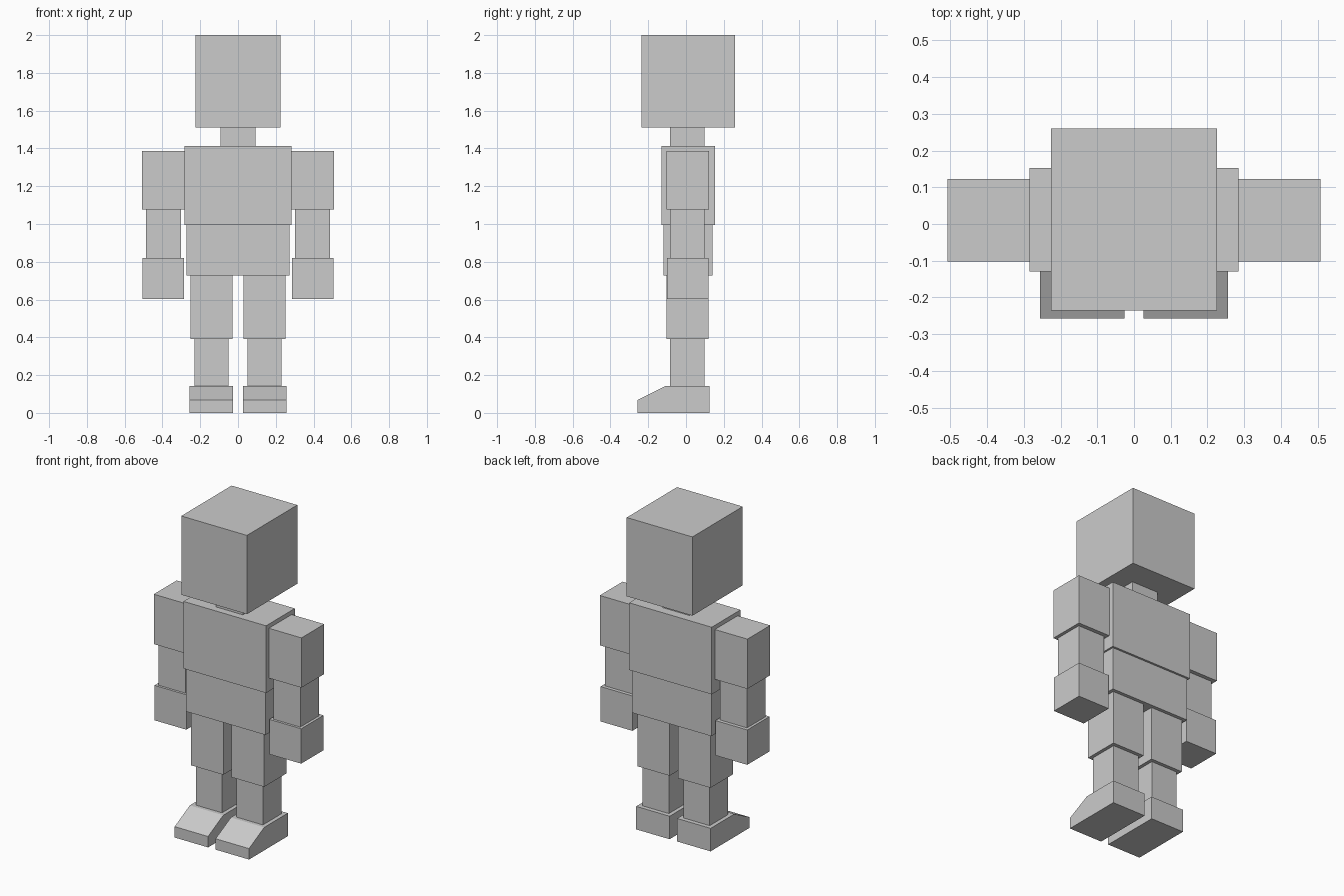
import bpy
import bmesh

cube = bpy.data.objects.get("Cube")
if cube:
    bpy.data.objects.remove(cube, do_unlink=True)

# Single plain grey
grey = bpy.data.materials.new("plain_grey")
grey.use_nodes = True
colour = (0.6, 0.6, 0.6, 1.0)
grey.diffuse_color = colour
grey.node_tree.nodes["Principled BSDF"].inputs["Base Color"].default_value = colour


def prism(name, x0, x1, profile):
    """Extrude a closed (y, z) profile from x0 to x1."""
    bm = bmesh.new()
    face = bm.faces.new([bm.verts.new((x0, y, z)) for y, z in profile])
    ext = bmesh.ops.extrude_face_region(bm, geom=[face])
    verts = [v for v in ext["geom"] if isinstance(v, bmesh.types.BMVert)]
    bmesh.ops.translate(bm, verts=verts, vec=(x1 - x0, 0, 0))
    bmesh.ops.recalc_face_normals(bm, faces=bm.faces)
    mesh = bpy.data.meshes.new(name)
    bm.to_mesh(mesh)
    bm.free()
    mesh.materials.append(grey)
    obj = bpy.data.objects.new(name, mesh)
    bpy.context.collection.objects.link(obj)


def box(y0, y1, z0, z1):
    return [(y0, z0), (y1, z0), (y1, z1), (y0, z1)]


# Central parts: half width, profile
for name, half, profile in [
    ("head", 0.226, box(-0.235, 0.26, 1.51, 2.0)),
    ("neck", 0.093, box(-0.085, 0.097, 1.413, 1.51)),
    ("chest", 0.284, box(-0.13, 0.153, 0.995, 1.413)),
    ("pelvis", 0.273, box(-0.12, 0.14, 0.727, 0.995)),
]:
    prism(name, -half, half, profile)

# Limbs, made once per side: inner x, outer x, profile
foot = [(-0.257, 0), (0.124, 0), (0.124, 0.143), (-0.108, 0.143), (-0.257, 0.068)]
for name, inner, outer, profile in [
    ("upper_arm", 0.284, 0.508, box(-0.102, 0.122, 1.077, 1.387)),
    ("forearm", 0.303, 0.488, box(-0.085, 0.097, 0.82, 1.077)),
    ("hand", 0.286, 0.505, box(-0.1, 0.119, 0.603, 0.82)),
    ("thigh", 0.029, 0.252, box(-0.103, 0.119, 0.392, 0.727)),
    ("shin", 0.05, 0.231, box(-0.085, 0.097, 0.143, 0.392)),
    ("foot", 0.026, 0.256, foot),
]:
    for side, s in (("left", 1), ("right", -1)):
        prism(f"{side}_{name}", s * inner, s * outer, profile)
